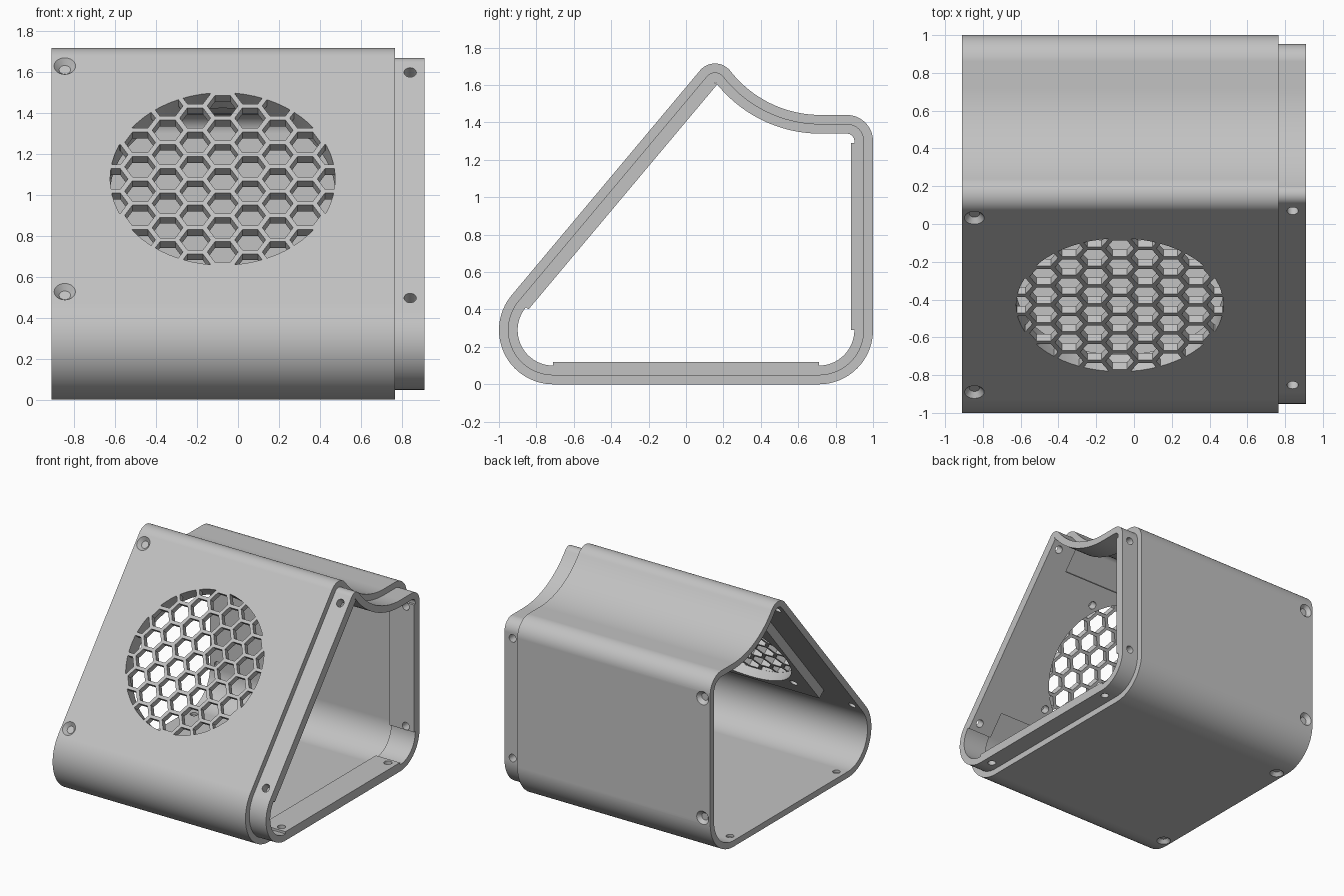
import bpy, bmesh
from math import sin, cos, pi, radians, hypot
from mathutils import Matrix, Vector

cube = bpy.data.objects.get("Cube")
if cube:
    bpy.data.objects.remove(cube, do_unlink=True)

WALL, INNER, PAD = 0.048, 0.1, 0.118          # depths below the outer skin
LEFT, SHOULDER, LIP, COLLAR = -0.91, 0.765, 0.91, 0.70
SLOPE = radians(50)
GRILLE_X, GRILLE_R = -0.075, 0.55

grey = bpy.data.materials.new("light grey plastic")
grey.use_nodes = True
grey.diffuse_color = (0.54, 0.54, 0.54, 1)
grey.node_tree.nodes["Principled BSDF"].inputs["Base Color"].default_value = grey.diffuse_color


def make_object(name, bm):
    bmesh.ops.recalc_face_normals(bm, faces=bm.faces)
    mesh = bpy.data.meshes.new(name)
    bm.to_mesh(mesh)
    bm.free()
    mesh.materials.append(grey)
    ob = bpy.data.objects.new(name, mesh)
    bpy.context.collection.objects.link(ob)
    return ob


def boolean(ob, other, operation):
    """Apply a boolean and discard the helper."""
    other.hide_render = True
    mod = ob.modifiers.new(operation.lower(), 'BOOLEAN')
    mod.operation, mod.object, mod.solver = operation, other, 'EXACT'
    bpy.context.view_layer.objects.active = ob
    bpy.ops.object.modifier_apply(modifier=mod.name)
    bpy.data.objects.remove(other, do_unlink=True)


def face_frame(y, z, u):
    """Frame on a flat side: local x along the body, y along the side, z outward."""
    x, u = Vector((1, 0, 0)), Vector((0, *u))
    m = Matrix((x, u, x.cross(u))).transposed().to_4x4()
    m.translation = (0, y, z)
    return m


def add_box(bm, frame, x0, x1, half, z0, z1):
    m = frame @ Matrix.Translation(((x0 + x1) / 2, 0, (z0 + z1) / 2))
    m = m @ Matrix.Diagonal((x1 - x0, 2 * half, z1 - z0, 1))
    bmesh.ops.create_cube(bm, size=1, matrix=m)


def add_cone(bm, frame, x, u, z0, z1, r0, r1, sides=24, turn=0):
    m = frame @ Matrix.Translation((x, u, (z0 + z1) / 2)) @ Matrix.Rotation(turn, 4, 'Z')
    bmesh.ops.create_cone(bm, cap_ends=True, segments=sides, radius1=r0, radius2=r1,
                          depth=z1 - z0, matrix=m)


# Side profile: arcs joined by straight lines, (centre y, z, radius, start, end, steps)
DIP_R = 0.613
ARCS = [(-0.71, 0.29, 0.29, 270, 140, 32),
        (0.155, 1.61, 0.105, 140, 38, 20),
        (0.72, 1.44 + DIP_R, -DIP_R, 218, 270, 28),
        (0.86, 1.30, 0.14, 90, 0, 20),
        (0.71, 0.29, 0.29, 0, -90, 24)]


def profile(inset):
    points = []
    for y, z, r, a0, a1, n in ARCS:
        r = abs(r - inset)
        for i in range(n + 1):
            a = radians(a0 + (a1 - a0) * i / n)
            points.append((y + r * cos(a), z + r * sin(a)))
    return points


# Shell with a stepped lip on one end and an inner collar carrying it
bm = bmesh.new()
loops = []
for inset, x in [(0, LEFT), (0, SHOULDER), (WALL, SHOULDER), (WALL, LIP),
                 (INNER, LIP), (INNER, COLLAR), (WALL, COLLAR), (WALL, LEFT)]:
    loops.append([bm.verts.new((x, y, z)) for y, z in profile(inset)])
for k, a in enumerate(loops):
    b = loops[(k + 1) % len(loops)]
    for i in range(len(a)):
        j = (i + 1) % len(a)
        bm.faces.new((a[i], a[j], b[j], b[i]))
body = make_object("speaker_enclosure", bm)

# Flat sides: frame, half length of the pad, half spacing of the screws
slant = face_frame(-0.4285, 1.077, (cos(SLOPE), sin(SLOPE)))
SIDES = [(slant, 0.784, 0.718),
         (face_frame(1, 0.79, (0, -1)), 0.5, 0.47),
         (face_frame(0, 0, (-1, 0)), 0.71, 0.66)]

# Screw pads inside the lip
for frame, half, _ in SIDES:
    bm = bmesh.new()
    add_box(bm, frame, COLLAR, LIP, half, -PAD, -0.07)
    boolean(body, make_object("screw_pad", bm), 'UNION')

# Speaker mounting panel behind the grille, with a round opening and four screw holes
bm = bmesh.new()
add_box(bm, slant, GRILLE_X - 0.585, COLLAR + 0.02, 0.585, -PAD, -WALL + 0.004)
panel = make_object("speaker_panel", bm)
bm = bmesh.new()
add_cone(bm, slant, GRILLE_X, 0, -0.2, 0, GRILLE_R, GRILLE_R, 64)
for sx in (-1, 1):
    for su in (-1, 1):
        add_cone(bm, slant, GRILLE_X + sx * 0.43, su * 0.43, -0.2, 0, 0.03, 0.03)
boolean(panel, make_object("panel_cutter", bm), 'DIFFERENCE')
boolean(body, panel, 'UNION')

# Honeycomb grille: hexagon prisms trimmed to a circle
PITCH, HEX_R = 0.155, 0.075
bm = bmesh.new()
for i in range(-5, 6):
    for j in range(-5, 6):
        x, u = i * PITCH * cos(pi / 6), (j + (i % 2) / 2) * PITCH
        if hypot(x, u) < GRILLE_R + 0.05:
            add_cone(bm, slant, GRILLE_X + x, u, -0.09, 0.05, HEX_R, HEX_R, 6, pi / 6 * 3)
honeycomb = make_object("honeycomb_cutter", bm)
bm = bmesh.new()
add_cone(bm, slant, GRILLE_X, 0, -0.08, 0.04, GRILLE_R - 0.001, GRILLE_R - 0.001, 64)
boolean(honeycomb, make_object("grille_circle", bm), 'INTERSECT')
boolean(body, honeycomb, 'DIFFERENCE')

# Plain screw holes in the lip, countersunk ones at the open end
bm = bmesh.new()
for frame, _, spacing in SIDES:
    for u in (-spacing, spacing):
        add_cone(bm, frame, 0.84, u, -0.2, 0.05, 0.03, 0.03)
        add_cone(bm, frame, -0.845, u, -0.2, -0.028, 0.028, 0.028)
        add_cone(bm, frame, -0.845, u, -0.03, 0.01, 0.026, 0.061)
holes = make_object("screw_hole_cutter", bm)
holes.modifiers.new("self", 'BOOLEAN')
holes.modifiers.clear()
mod = body.modifiers.new("holes", 'BOOLEAN')
mod.operation, mod.object, mod.solver, mod.use_self = 'DIFFERENCE', holes, 'EXACT', True
bpy.context.view_layer.objects.active = body
bpy.ops.object.modifier_apply(modifier=mod.name)
bpy.data.objects.remove(holes, do_unlink=True)

# Smooth the rounded corners, keep the edges crisp
bpy.ops.object.select_all(action='DESELECT')
body.select_set(True)
bpy.ops.object.shade_smooth_by_angle(angle=radians(25))
weighted = body.modifiers.new("weighted normals", 'WEIGHTED_NORMAL')
weighted.keep_sharp = True
